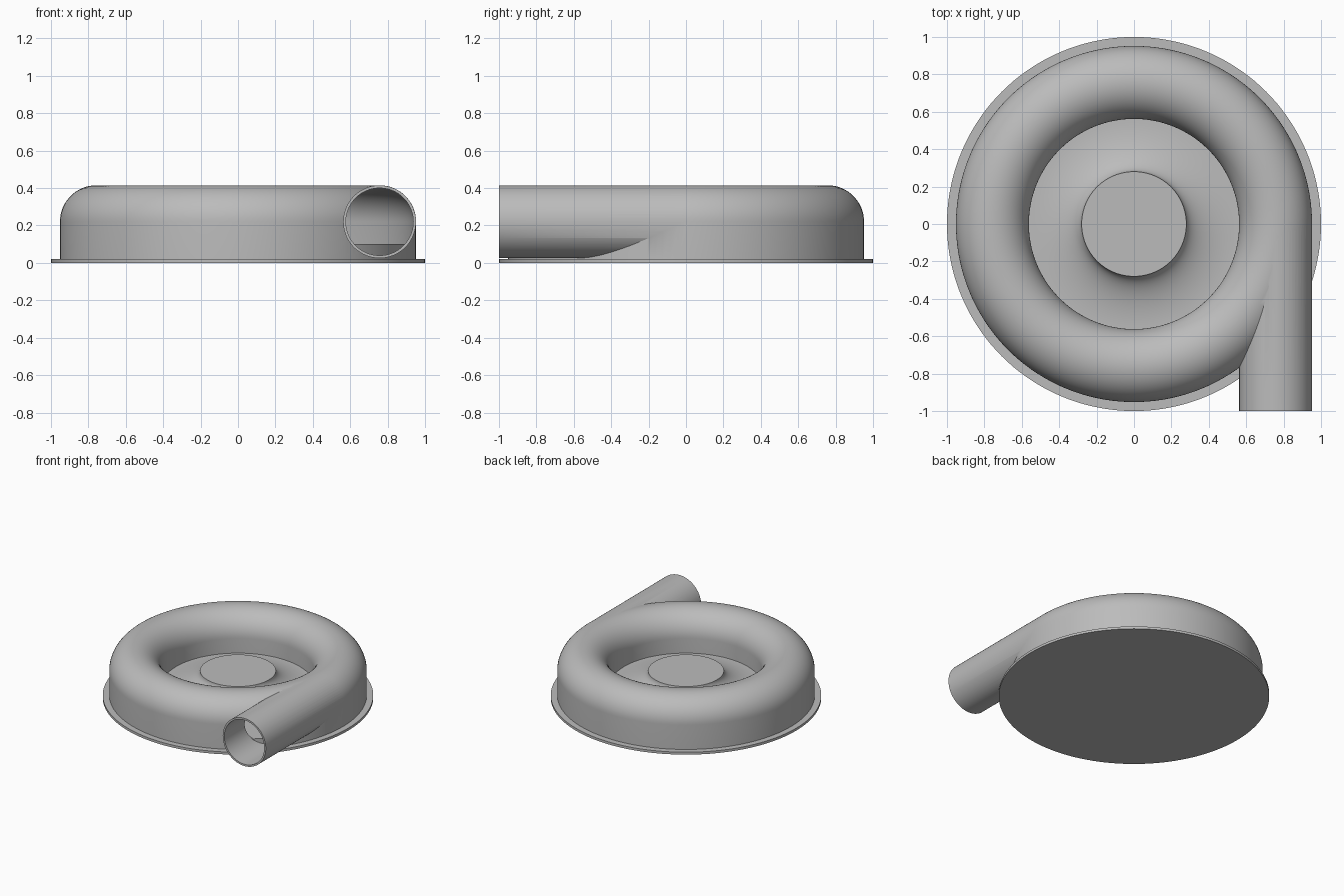
import bpy, bmesh
from math import sin, cos, pi, radians
from mathutils import Matrix

cube = bpy.data.objects.get("Cube")
if cube:
    bpy.data.objects.remove(cube, do_unlink=True)

grey = bpy.data.materials.new("plain_grey")
grey.use_nodes = True
grey.diffuse_color = (0.5, 0.5, 0.5, 1)
grey.node_tree.nodes["Principled BSDF"].inputs["Base Color"].default_value = (0.5, 0.5, 0.5, 1)

SEG = 144
RING_R, TUBE_R, BORE_R, AXIS_Z, FLOOR_Z = 0.757, 0.195, 0.18, 0.22, 0.1


def finish(name, bm):
    bmesh.ops.recalc_face_normals(bm, faces=bm.faces)
    mesh = bpy.data.meshes.new(name)
    bm.to_mesh(mesh)
    bm.free()
    mesh.materials.append(grey)
    ob = bpy.data.objects.new(name, mesh)
    bpy.context.collection.objects.link(ob)
    return ob


def lathe(name, profile, closed=False):
    """Revolve (radius, height) points about the vertical axis."""
    bm = bmesh.new()
    verts = [bm.verts.new((r, 0, z)) for r, z in profile]
    pairs = list(zip(verts, verts[1:]))
    if closed:
        pairs.append((verts[-1], verts[0]))
    edges = [bm.edges.new(p) for p in pairs]
    bmesh.ops.spin(bm, geom=verts + edges, axis=(0, 0, 1), cent=(0, 0, 0),
                   angle=2 * pi, steps=SEG, use_duplicate=False)
    bmesh.ops.remove_doubles(bm, verts=bm.verts, dist=1e-5)
    return finish(name, bm)


def pipe(name, radius, y0, y1):
    bm = bmesh.new()
    bmesh.ops.create_cone(bm, cap_ends=True, segments=96, radius1=radius,
                          radius2=radius, depth=y1 - y0)
    turn = Matrix.Rotation(pi / 2, 4, 'X')
    place = Matrix.Translation((RING_R, (y0 + y1) / 2, AXIS_Z))
    bmesh.ops.transform(bm, matrix=place @ turn, verts=bm.verts)
    return finish(name, bm)


def arch(radius, bottom):
    """Upright arch section: half circle on straight legs."""
    n = 32
    top = [(RING_R + radius * cos(pi * i / n), AXIS_Z + radius * sin(pi * i / n))
           for i in range(n + 1)]
    return [(RING_R + radius, bottom)] + top + [(RING_R - radius, bottom)]


def combine(target, tool, operation):
    mod = target.modifiers.new(operation.title(), 'BOOLEAN')
    mod.operation, mod.solver, mod.object = operation, 'EXACT', tool
    bpy.context.view_layer.objects.active = target
    bpy.ops.object.modifier_apply(modifier=mod.name)
    bpy.data.objects.remove(tool, do_unlink=True)


# Round base flange
base = lathe("base_flange", [(0, 0), (1, 0), (1, 0.02), (0, 0.02)])

# Hollow ring casing with its tangential outlet pipe
casing = lathe("ring_casing", arch(TUBE_R, 0.01), closed=True)
combine(casing, pipe("outlet_pipe", TUBE_R - 0.0005, -1, 0), 'UNION')
combine(casing, pipe("outlet_bore", BORE_R, -1.1, -0.002), 'DIFFERENCE')
combine(casing, lathe("ring_channel", arch(BORE_R + 0.0007, FLOOR_Z - 0.003), closed=True), 'DIFFERENCE')

# Raised floor sweeping up in a concave curve to the flat hub
HUB_R, EYE_R = 0.28, RING_R - TUBE_R
sweep = [(EYE_R - (EYE_R - HUB_R) * cos(a), AXIS_Z - (AXIS_Z - FLOOR_Z) * sin(a))
         for a in (pi / 2 * i / 20 for i in range(21))]
hub = lathe("hub_and_floor", [(0, AXIS_Z)] + sweep
            + [(0.945, FLOOR_Z), (0.945, 0.015), (0, 0.015)])

for ob in (base, casing, hub):
    bpy.ops.object.select_all(action='DESELECT')
    ob.select_set(True)
    bpy.context.view_layer.objects.active = ob
    bpy.ops.object.shade_smooth_by_angle(angle=radians(30))
